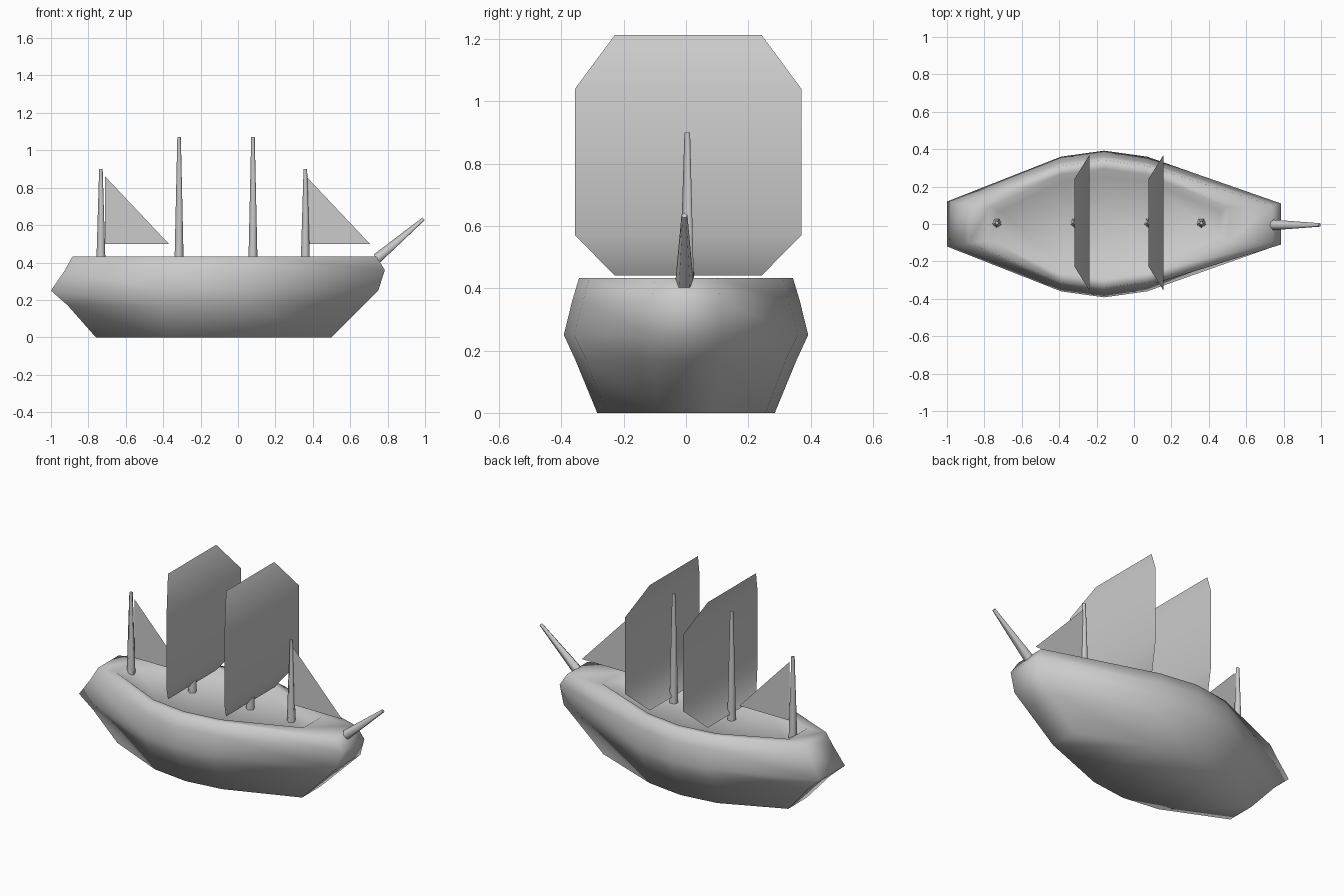
import bpy, bmesh
from mathutils import Vector

cube = bpy.data.objects.get("Cube")
if cube:
    bpy.data.objects.remove(cube, do_unlink=True)

grey = bpy.data.materials.new("plain_grey")
grey.use_nodes = True
GREY = (0.6, 0.6, 0.6, 1)
grey.diffuse_color = GREY
grey.node_tree.nodes["Principled BSDF"].inputs["Base Color"].default_value = GREY


def finish(name, bm, smooth=True):
    bmesh.ops.recalc_face_normals(bm, faces=bm.faces)
    mesh = bpy.data.meshes.new(name)
    bm.to_mesh(mesh)
    bm.free()
    mesh.materials.append(grey)
    for p in mesh.polygons:
        p.use_smooth = smooth
    obj = bpy.data.objects.new(name, mesh)
    bpy.context.collection.objects.link(obj)
    return obj


def hull():
    # each ring: height, stern x, bow x, end half width, shoulder and middle half widths
    rings = [
        (0.00, -0.76, 0.50, 0.09, 0.255, 0.285),
        (0.17, -0.91, 0.67, 0.11, 0.32, 0.355),
        (0.25, -1.00, 0.75, 0.12, 0.36, 0.392),
        (0.36, -0.925, 0.785, 0.11, 0.33, 0.365),
        (0.433, -0.885, 0.74, 0.10, 0.31, 0.343),
        (0.433, -0.77, 0.51, 0.09, 0.265, 0.295),
        (0.40, -0.72, 0.46, 0.07, 0.225, 0.25),
    ]
    bm = bmesh.new()
    loops = []
    for z, stern, bow, end, shoulder, mid in rings:
        half = [(stern, end), (-0.39, shoulder), (-0.16, mid), (0.07, shoulder), (bow, end)]
        outline = half + [(x, -y) for x, y in reversed(half)]
        loops.append([bm.verts.new((x, y, z)) for x, y in outline])
    n = len(loops[0])
    for low, high in zip(loops, loops[1:]):
        for i in range(n):
            j = (i + 1) % n
            bm.faces.new((low[i], low[j], high[j], high[i]))
    # keel floor and recessed deck, in strips across the ship
    for ring in (loops[0], loops[-1]):
        for i in range(n // 2 - 1):
            bm.faces.new((ring[i], ring[i + 1], ring[n - 2 - i], ring[n - 1 - i]))
    finish("hull", bm)


def spar(name, start, end, r1, r2):
    # five-sided tapered pole
    start, end = Vector(start), Vector(end)
    axis = end - start
    bm = bmesh.new()
    bmesh.ops.create_cone(bm, cap_ends=True, segments=5, radius1=r1, radius2=r2,
                          depth=axis.length)
    obj = finish(name, bm)
    obj.location = (start + end) / 2
    obj.rotation_euler = axis.to_track_quat("Z", "Y").to_euler()
    bpy.ops.object.select_all(action="DESELECT")
    obj.select_set(True)
    bpy.context.view_layer.objects.active = obj
    bpy.ops.object.shade_smooth_by_angle(angle=1.3)


def square_sail(name, x):
    # billowing sheet with cut corners
    bm = bmesh.new()
    rows = []
    for dx, z, half in ((0, 0.44, 0.235), (0.08, 0.57, 0.363),
                        (0.08, 1.04, 0.363), (0, 1.213, 0.235)):
        rows.append([bm.verts.new((x + dx, 0.007 + s * half, z)) for s in (-1, 1)])
    for a, b in zip(rows, rows[1:]):
        bm.faces.new((a[0], a[1], b[1], b[0]))
    finish(name, bm)


def triangle_sail(name, x):
    bm = bmesh.new()
    bm.faces.new([bm.verts.new((x + dx, 0.008, z))
                  for dx, z in ((0, 0.5), (0.34, 0.5), (0, 0.86))])
    finish(name, bm, False)


hull()
for name, x, top in (("stern_mast", -0.733, 0.90), ("rear_main_mast", -0.315, 1.07),
                     ("front_main_mast", 0.08, 1.07), ("bow_mast", 0.36, 0.90)):
    spar(name, (x, 0.005, 0.39), (x, 0.005, top), 0.026, 0.01)
spar("bowsprit", (0.745, -0.005, 0.42), (0.993, -0.005, 0.633), 0.03, 0.01)
square_sail("rear_square_sail", -0.318)
square_sail("front_square_sail", 0.078)
triangle_sail("stern_triangle_sail", -0.71)
triangle_sail("bow_triangle_sail", 0.365)
